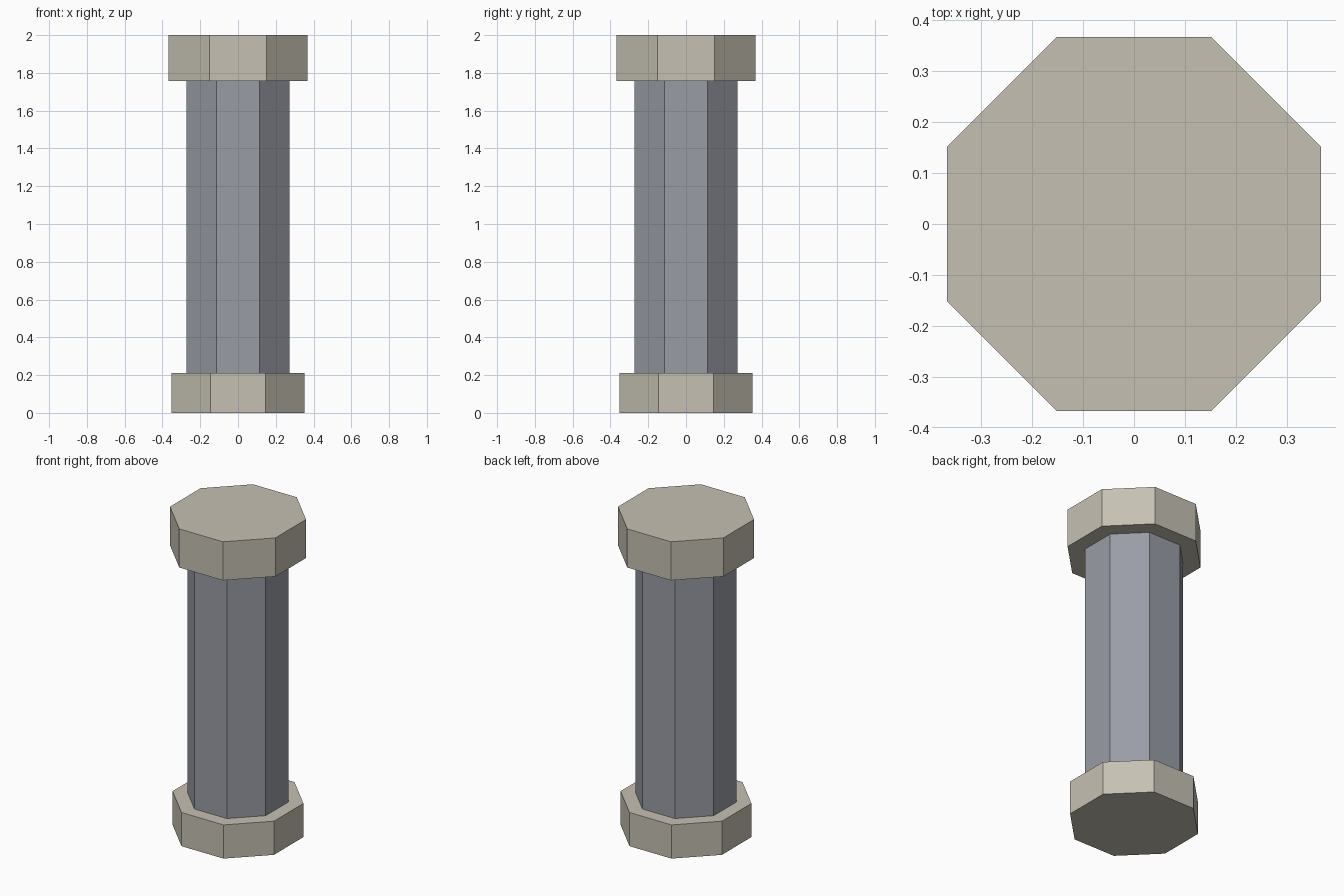
import bpy
from math import cos, pi

cube = bpy.data.objects.get("Cube")
if cube:
    bpy.data.objects.remove(cube, do_unlink=True)

SIDES = 8


def material(name, colour):
    mat = bpy.data.materials.new(name)
    mat.use_nodes = True
    mat.diffuse_color = colour
    mat.node_tree.nodes["Principled BSDF"].inputs["Base Color"].default_value = colour
    return mat


def prism(name, half_width, bottom, top, mat):
    """Octagonal block with flat sides facing the axes."""
    bpy.ops.mesh.primitive_cylinder_add(
        vertices=SIDES, radius=half_width / cos(pi / SIDES), depth=top - bottom,
        location=(0, 0, (bottom + top) / 2), rotation=(0, 0, pi / SIDES))
    obj = bpy.context.object
    obj.name = name
    bpy.ops.object.transform_apply(location=False, rotation=True, scale=False)
    obj.data.materials.append(mat)
    return obj


pale_stone = material("pale_stone", (0.56, 0.53, 0.45, 1))
grey_stone = material("grey_stone", (0.32, 0.335, 0.38, 1))

# Column, from the ground up
prism("base", 0.353, 0, 0.212, pale_stone)
prism("shaft", 0.272, 0.212, 1.757, grey_stone)
prism("capital", 0.367, 1.757, 2, pale_stone)
